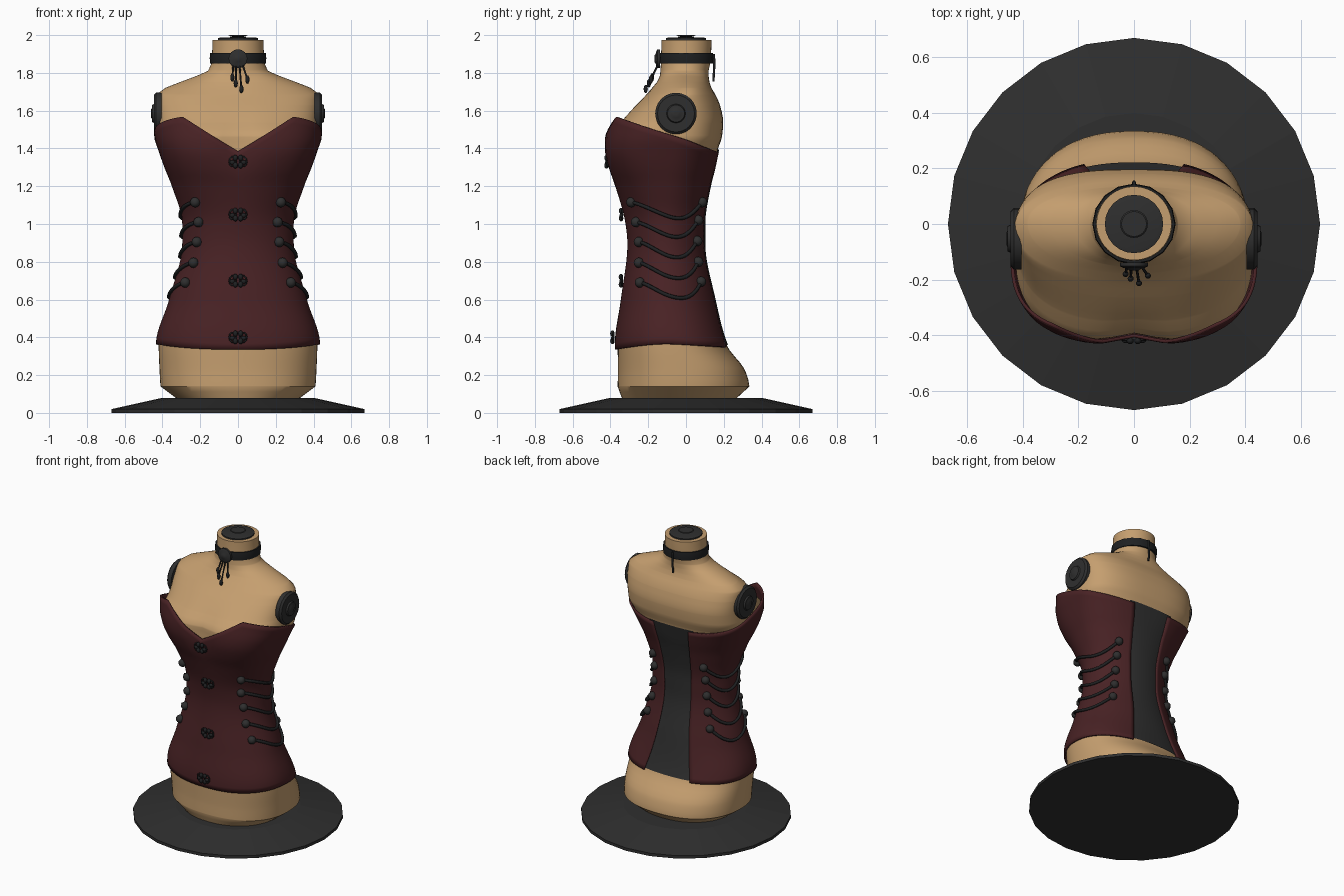
import bpy, bmesh, math
from mathutils import Matrix, Vector

if "Cube" in bpy.data.objects:
    bpy.data.objects.remove(bpy.data.objects["Cube"])

def mat(name, c):
    m = bpy.data.materials.new(name)
    m.diffuse_color = (*c, 1)
    m.use_nodes = True
    m.node_tree.nodes["Principled BSDF"].inputs["Base Color"].default_value = m.diffuse_color
    return m

TAN = mat("tan_fabric", (0.56, 0.345, 0.16))
WINE = mat("wine_fabric", (0.066, 0.016, 0.018))
GREY = mat("charcoal", (0.028, 0.028, 0.028))
BLACK = mat("black_trim", (0.014, 0.015, 0.016))

# Body sections: z, half width, front y, back y, widest y, front and back roundness
BODY = [
    (.08, .33, -.34, .27, -.03, 2.2, 2.2), (.14, .41, -.362, .335, -.03, 2.3, 2.3),
    (.22, .415, -.36, .315, -.04, 2.3, 2.3), (.36, .42, -.362, .215, -.07, 2.3, 2.3),
    (.6, .35, -.33, .15, -.1, 2.1, 2.1), (.9, .28, -.295, .095, -.1, 2, 2),
    (1.0, .28, -.305, .095, -.1, 2, 2), (1.2, .335, -.36, .125, -.1, 2.3, 2.1),
    (1.3, .375, -.4, .15, -.1, 2.6, 2.3), (1.4, .41, -.422, .17, -.09, 2.8, 2.6),
    (1.46, .428, -.42, .19, -.08, 2.8, 2.8), (1.54, .425, -.35, .197, -.05, 2.5, 2.8),
    (1.63, .43, -.265, .18, -.03, 2.3, 2.6), (1.68, .43, -.215, .158, -.02, 2.2, 2.4),
    (1.72, .385, -.18, .135, 0, 2, 2.2), (1.75, .31, -.155, .125, 0, 2, 2.1),
    (1.78, .23, -.14, .12, 0, 2, 2), (1.81, .16, -.135, .12, 0, 2, 2),
    (1.86, .14, -.133, .13, 0, 2, 2), (1.975, .135, -.13, .135, 0, 2, 2)]

def slope(i, k):
    if i == 0 or i == len(BODY) - 1:
        return 0
    a, b, c = BODY[i - 1], BODY[i], BODY[i + 1]
    d0, d1 = (b[k] - a[k]) / (b[0] - a[0]), (c[k] - b[k]) / (c[0] - b[0])
    return 0 if d0 * d1 <= 0 else 2 * d0 * d1 / (d0 + d1)

def section(z, off=0, corset=False):
    zc = min(z, 1.46) if corset else z
    zc = max(BODY[0][0], min(BODY[-1][0], zc))
    i = max(j for j in range(len(BODY) - 1) if BODY[j][0] <= zc)
    h = BODY[i + 1][0] - BODY[i][0]
    t = (zc - BODY[i][0]) / h
    v = [(2*t**3 - 3*t*t + 1) * BODY[i][k] + (t**3 - 2*t*t + t) * h * slope(i, k)
         + (3*t*t - 2*t**3) * BODY[i + 1][k] + (t**3 - t*t) * h * slope(i + 1, k)
         for k in range(1, 7)]
    over = z - zc
    return (v[0] + off + .1 * over, v[1] - off + .25 * over, v[2] + off, v[3], v[4], v[5])

def surf(phi, z, off=0, corset=False):
    """Point on the torso; phi = 0 is the front centre, pi the back centre."""
    w, yf, yb, yc, nf, nb = section(z, off, corset)
    s, c = math.sin(phi), math.cos(phi)
    n = nf if c > 0 else nb
    x = math.copysign(w * abs(s) ** (2 / n), s)
    y = yc - (yc - yf) * abs(c) ** (2 / n) if c > 0 else yc + (yb - yc) * abs(c) ** (2 / n)
    if c > 0:
        y += .03 * math.exp(-((z - 1.42) / .12) ** 2) * math.exp(-(x / .08) ** 2)
    return Vector((x, y, z))

def phi_at_y(y, z):
    w, yf, yb, yc, nf, nb = section(z, .015, True)
    if y < yc:
        return math.acos(min(1, (yc - y) / (yc - yf)) ** (nf / 2))
    return math.pi - math.acos(min(1, (y - yc) / (yb - yc)) ** (nb / 2))

def finish(name, bm, m):
    me = bpy.data.meshes.new(name)
    bm.to_mesh(me)
    bm.free()
    me.materials.append(m)
    ob = bpy.data.objects.new(name, me)
    bpy.context.collection.objects.link(ob)
    return ob

def grid(name, rows, m, closed=False, caps=False):
    bm = bmesh.new()
    vs = [[bm.verts.new(p) for p in r] for r in rows]
    n = len(vs[0])
    for a, b in zip(vs, vs[1:]):
        for j in range(n if closed else n - 1):
            k = (j + 1) % n
            bm.faces.new((a[j], a[k], b[k], b[j]))
    if caps:
        bm.faces.new(vs[0][::-1])
        bm.faces.new(vs[-1])
    return finish(name, bm, m)

def lathe(name, profile, n, m, mx=Matrix()):
    rows = [[mx @ Vector((r * math.cos(2*math.pi*j/n), r * math.sin(2*math.pi*j/n), h))
             for j in range(n)] for r, h in profile]
    return grid(name, rows, m, True, True)

def balls(name, items, m):
    bm = bmesh.new()
    for loc, sc in items:
        bmesh.ops.create_uvsphere(bm, u_segments=12, v_segments=8, radius=1,
                                  matrix=Matrix.Translation(loc) @ Matrix.Diagonal((*sc, 1)))
    return finish(name, bm, m)

def cords(name, paths, r, m):
    cu = bpy.data.curves.new(name, 'CURVE')
    cu.dimensions = '3D'
    cu.bevel_depth, cu.bevel_resolution, cu.use_fill_caps = r, 1, True
    for p in paths:
        sp = cu.splines.new('POLY')
        sp.points.add(len(p) - 1)
        for q, v in zip(sp.points, p):
            q.co = (*v, 1)
    cu.materials.append(m)
    ob = bpy.data.objects.new(name, cu)
    bpy.context.collection.objects.link(ob)

# Stand and torso
lathe("stand_base", [(.67, 0), (.67, .02), (.40, .08)], 24, GREY)
zs = sorted({round(.08 + 1.895 * i / 60, 4) for i in range(61)} | {r[0] for r in BODY})
grid("torso", [[surf(2*math.pi*j/64, z) for j in range(64)] for z in zs], TAN, True, True)

# Neck cap and shoulder caps
lathe("neck_cap", [(.105, 1.97), (.105, 1.984), (.09, 1.988), (.045, 1.988), (.03, 1.991),
                   (.05, 1.996), (.045, 2.0), (.01, 2.0)], 24, GREY)
for s, side in ((1, "right"), (-1, "left")):
    mx = Matrix.Translation((s * .405, -.053, 1.585)) @ Matrix.Rotation(s * math.pi / 2, 4, 'Y')
    lathe(side + "_shoulder_cap", [(.11, 0), (.11, .028), (.098, .04), (.05, .04), (.045, .05),
                                   (.03, .05), (.022, .055), (.005, .055)], 24, GREY, mx)

# Corset with sweetheart top and open back
def back_gap(z):
    return .105 + (.035 * ((z - .9) / .5) ** 2 if z > .9 else .075 * ((.9 - z) / .55) ** 2)

def gap_phi(z):
    w, nb = section(z, .015, True)[0::5]
    return math.pi - math.asin((back_gap(z) / w) ** (nb / 2))

def corset_point(u, t):
    a = u * gap_phi(1.4)
    p = surf(a, 1.46, .015, True)
    top = min(1.57 - .316 * (p.y + .40), 1.385 + .185 * (abs(p.x) / .29) ** 1.05)
    bot = .365 - .03 * max(0, math.cos(a)) ** 1.5 - .015 * max(0, -math.cos(a))
    z = bot + (top - bot) * t
    return surf(u * gap_phi(z), z, .015, True)

N = 40
corset = grid("corset", [[corset_point(j / N, i / 36) for j in range(-N, N + 1)]
                         for i in range(37)], WINE)
sol = corset.modifiers.new("thickness", 'SOLIDIFY')
sol.thickness, sol.offset = .012, -1

# Back panel
rows = []
for i in range(31):
    z = .36 + 1.035 * i / 30
    e = gap_phi(z) - .08
    rows.append([surf(e + 2 * (math.pi - e) * j / 12, z, .007, True) for j in range(13)])
grid("back_panel", rows, GREY)

# Side buttons and draped cords
buttons, swags = [], []
ROWS = [(-.285, 1.115, .08, 1.115), (-.26, 1.01, .06, 1.02), (-.245, .905, .055, .91),
        (-.245, .795, .06, .80), (-.24, .69, .075, .695)]
for yf, zf, yb, zb in ROWS:
    a, b = phi_at_y(yf, zf), phi_at_y(yb, zb)
    for s in (1, -1):
        for ph, z in ((a, zf), (b, zb)):
            buttons.append((surf(s * ph, z, .022, True), (.027, .027, .027)))
        path = []
        for i in range(21):
            t = i / 20
            z = zf + (zb - zf) * t - .085 * math.sin(math.pi * t ** 1.5)
            path.append(surf(s * (a + (b - a) * t), z, .022, True))
        swags.append(path)
balls("side_buttons", buttons, GREY)
cords("side_cords", swags, .010, BLACK)

# Front clasps
knobs, loops = [], []
for z in (1.33, 1.05, .70, .40):
    y = surf(0, z, .015, True).y - .008
    for s in (1, -1):
        for d in (1, -1):
            knobs.append((Vector((s * .014, y - .006, z + d * .02)), (.013, .012, .016)))
        knobs.append((Vector((s * .03, y - .004, z - .004)), (.014, .01, .012)))
        loops.append([(s * (.028 + .018 * math.cos(k * math.pi / 5)), y,
                       z + .026 * math.sin(k * math.pi / 5)) for k in range(11)])
balls("clasp_knobs", knobs, BLACK)
cords("clasp_loops", loops, .005, BLACK)

# Choker band, pendant, drops and back tie
band = lathe("choker_band", [(.15, 1.85), (.153, 1.878), (.15, 1.905)], 16, BLACK,
             Matrix.Diagonal((.98, .95, 1, 1)))
lathe("choker_pendant", [(.05, 0), (.05, .014), (.038, .02), (.03, .02), (.015, .03)], 16, GREY,
      Matrix.Translation((0, -.138, 1.875)) @ Matrix.Rotation(math.pi / 2, 4, 'X'))
strands, drops = [], []
for x0, x1, z in ((-.025, -.03, 1.775), (-.01, -.012, 1.745), (.008, .018, 1.715), (.025, .05, 1.765)):
    y = -.15 - (1.83 - z) * .55
    strands.append([(x0, -.15, 1.84), (x1, y, z)])
    drops.append((Vector((x1, y, z)), (.011, .011, .022)))
cords("pendant_strands", strands, .005, BLACK)
balls("pendant_drops", drops, BLACK)
cords("choker_back_tie", [[(0, .148, 1.90), (0, .15, 1.84), (0, .145, 1.755)]], .007, BLACK)

# Smooth shading on all meshes except the stand
for ob in bpy.context.collection.objects:
    ok = ob.type == 'MESH' and ob.name != "stand_base"
    ob.select_set(ok)
    if ok:
        bpy.context.view_layer.objects.active = ob
bpy.ops.object.shade_smooth_by_angle(angle=math.radians(35))
